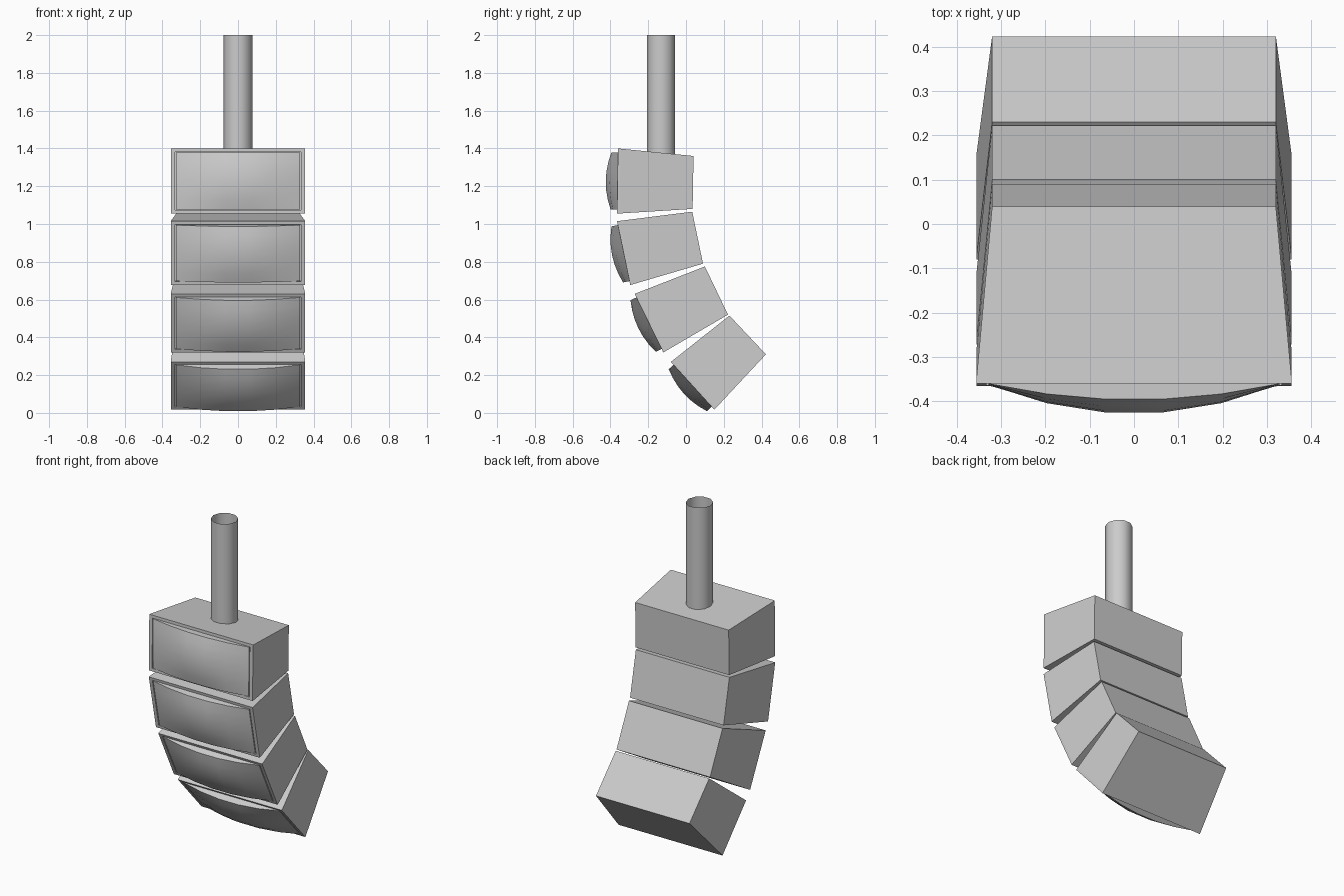
import bpy, bmesh
from math import radians
from mathutils import Vector

if "Cube" in bpy.data.objects:
    bpy.data.objects.remove(bpy.data.objects["Cube"])

FRONT_W, BACK_W = 0.355, 0.32   # half widths of a cabinet
# side profile (y, z): front top, front bottom, back bottom, back top
CABINETS = [
    [(-0.36, 1.40), (-0.365, 1.055), (0.035, 1.08), (0.04, 1.36)],
    [(-0.365, 1.015), (-0.295, 0.677), (0.09, 0.79), (0.033, 1.065)],
    [(-0.272, 0.63), (-0.12, 0.32), (0.222, 0.52), (0.10, 0.775)],
    [(-0.08, 0.27), (0.15, 0.017), (0.423, 0.31), (0.23, 0.515)],
]


def finish(name, bm, smooth=False):
    bmesh.ops.recalc_face_normals(bm, faces=bm.faces)
    mesh = bpy.data.meshes.new(name)
    bm.to_mesh(mesh)
    bm.free()
    ob = bpy.data.objects.new(name, mesh)
    bpy.context.collection.objects.link(ob)
    if smooth:
        bpy.ops.object.select_all(action='DESELECT')
        ob.select_set(True)
        bpy.context.view_layer.objects.active = ob
        bpy.ops.object.shade_smooth_by_angle(angle=radians(30))
    return ob


def bridge(bm, a, b):
    for i in range(len(a)):
        j = (i + 1) % len(a)
        bm.faces.new((a[i], a[j], b[j], b[i]))


def make_cabinet(name, profile):
    """Tapered box with a short straight lip and a shallow recessed front."""
    ft, fb, bb, bt = [Vector((0, *p)) for p in profile]
    bm = bmesh.new()

    def ring(top, bottom, w):
        return [bm.verts.new((x, p.y, p.z)) for x, p in
                ((-w, top), (w, top), (w, bottom), (-w, bottom))]
    up = (ft - fb).normalized()
    inward = Vector((0, up.z, -up.y))
    it, ib = ft - up * 0.018, fb + up * 0.018
    rings = [
        ring(bt, bb, BACK_W),
        ring(ft.lerp(bt, 0.035), fb.lerp(bb, 0.035), FRONT_W),
        ring(ft, fb, FRONT_W),
        ring(it, ib, FRONT_W - 0.022),
        ring(it + inward * 0.012, ib + inward * 0.012, FRONT_W - 0.022),
    ]
    for a, b in zip(rings, rings[1:]):
        bridge(bm, a, b)
    bm.faces.new(rings[0])
    bm.faces.new(rings[-1])
    finish(name, bm)


def make_grille(name, profile, nu=5, nv=6):
    """Bulging front panel with a skirt reaching back into the recess."""
    ft, fb = [Vector((0, *p)) for p in profile[:2]]
    up = (ft - fb).normalized()
    out = Vector((0, -up.z, up.y))
    mid, hw, hh = (ft + fb) / 2, 0.328, (ft - fb).length / 2 - 0.021
    bm = bmesh.new()

    def point(i, j, depth=None):
        u, v = 2 * i / nu - 1, 2 * j / nv - 1
        if depth is None:
            depth = (1 - u * u) * (0.036 + 0.029 * (1 - v * v))
        return bm.verts.new(mid + Vector((u * hw, 0, 0)) + up * (v * hh) + out * depth)
    g = [[point(i, j) for j in range(nv + 1)] for i in range(nu + 1)]
    for i in range(nu):
        for j in range(nv):
            bm.faces.new((g[i][j], g[i + 1][j], g[i + 1][j + 1], g[i][j + 1]))
    rim = ([(i, 0) for i in range(nu)] + [(nu, j) for j in range(nv)] +
           [(i, nv) for i in range(nu, 0, -1)] + [(0, j) for j in range(nv, 0, -1)])
    back = [point(i, j, -0.011) for i, j in rim]
    bridge(bm, [g[i][j] for i, j in rim], back)
    finish(name, bm, smooth=True)


for n, prof in enumerate(CABINETS, 1):
    make_cabinet(f"speaker_cabinet_{n}", prof)
    make_grille(f"speaker_grille_{n}", prof)

# open-ended hanging pole
bpy.ops.mesh.primitive_cylinder_add(vertices=10, radius=0.077, depth=0.64, end_fill_type='NOTHING',
                                    location=(0, -0.132, 1.68), rotation=(0, 0, radians(90)))
pole = bpy.context.object
pole.name = "hanging_pole"
bpy.ops.object.shade_smooth_by_angle(angle=radians(40))
